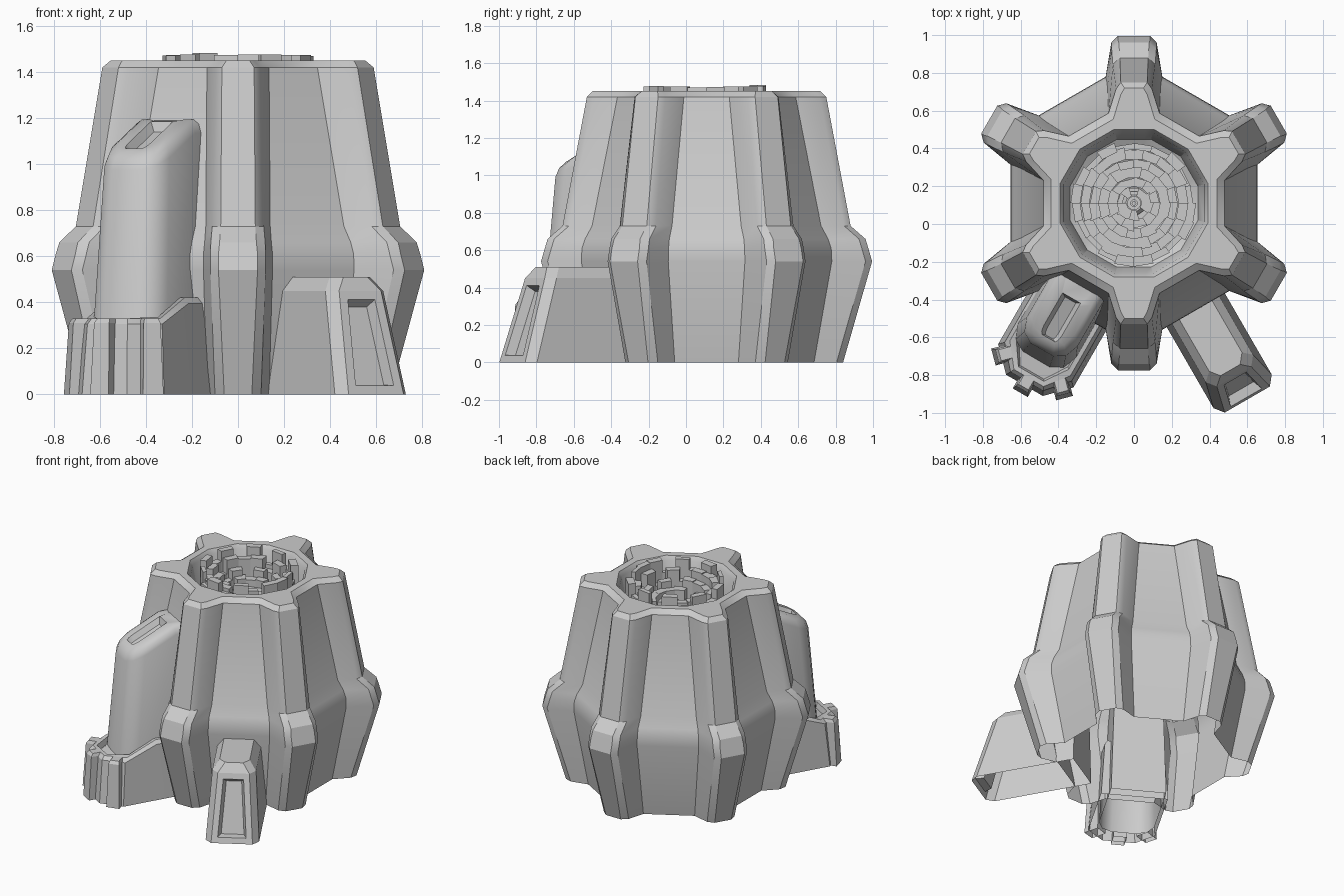
import bpy, bmesh, math, random
from mathutils import Vector

if "Cube" in bpy.data.objects:
    bpy.data.objects.remove(bpy.data.objects["Cube"])
random.seed(4)
CY = 0.11  # tower axis sits slightly behind the origin
RAD = math.radians


def P(ang, r, s, z):
    """Point at distance r along a heading, offset s sideways."""
    a = RAD(ang)
    return Vector((r * math.cos(a) - s * math.sin(a), CY + r * math.sin(a) + s * math.cos(a), z))


def loft(name, rings, cap=True, edit=None):
    """Skin between equal-length rings; base stays open."""
    bm = bmesh.new()
    vs = [[bm.verts.new(p) for p in ring] for ring in rings]
    n = len(rings[0])
    for a, b in zip(vs, vs[1:]):
        for i in range(n):
            j = (i + 1) % n
            bm.faces.new((a[i], a[j], b[j], b[i]))
    if cap:
        bm.faces.new(vs[-1])
    bm.normal_update()
    if edit:
        edit(bm)
    return finish(name, bm)


def finish(name, bm):
    bmesh.ops.recalc_face_normals(bm, faces=bm.faces)
    me = bpy.data.meshes.new(name)
    bm.to_mesh(me)
    bm.free()
    ob = bpy.data.objects.new(name, me)
    bpy.context.collection.objects.link(ob)
    return ob


def sym(ang, half, zf, off=0):
    """Outline mirrored about a heading, from half-points (r, s)."""
    pts = [(r, -s) for r, s in half] + [(r, s) for r, s in reversed(half)]
    return [P(ang, r, s + off, zf(r)) for r, s in pts]


# Hexagonal shell with six corner buttresses: z, buttress reach, wall apothem, root/side/tip half widths
LEVELS = [(0, .73, .565, .135, .10, .06), (.54, .885, .655, .15, .12, .085),
          (.61, .865, .652, .15, .12, .085), (.66, .85, .635, .145, .118, .08),
          (.73, .77, .60, .14, .112, .075), (1.42, .64, .48, .135, .095, .07),
          (1.45, .61, .44, .11, .07, .05)]
rings = []
for z, R, a, w0, w1, w2 in LEVELS:
    root = (a - w0 * .5) / math.cos(RAD(30))
    ring = []
    for k in range(6):
        ring += sym(30 + 60 * k, [(root, w0), (R - .035, w1), (R, w2)], lambda r: z)
    rings.append(ring)
# Rim opening and sloped crater wall down to the floor
for rh, z in [(.405, 1.45), (.385, 1.42), (.35, 1.22), (.03, 1.05)]:
    ring = []
    for k in range(6):
        h = rh * math.cos(RAD(15))
        t = rh * math.sin(RAD(15))
        ring += sym(30 + 60 * k, [(h, t), (h, t * .6), (h, t * .3)], lambda r: z)
    rings.append(ring)
tower = loft("tower_shell", rings)


# Stepped rings of uneven blocks in the crater
def wedge(bm, r0, r1, a0, a1, z0, z1):
    lo = [P(a, r, 0, z0) for a, r in ((a0, r0), (a0, r1), (a1, r1), (a1, r0))]
    hi = [p + Vector((0, 0, z1 - z0)) for p in lo]
    v = [bm.verts.new(p) for p in lo + hi]
    bm.faces.new((v[4], v[5], v[6], v[7]))
    for i in range(4):
        j = (i + 1) % 4
        bm.faces.new((v[i], v[j], v[j + 4], v[i + 4]))


bm = bmesh.new()
for i in range(6):
    r1 = .34 - .049 * i
    n = (20, 18, 16, 14, 12, 10)[i]
    for k in range(n):
        tall = (k + i) % 2 == 0 or random.random() < .15
        top = 1.435 - .055 * i + (random.uniform(.035, .048) if tall else random.uniform(-.07, -.03))
        out = r1 + (random.uniform(-.03, 0) if i == 0 else random.uniform(-.012, .012))
        wedge(bm, r1 - .055, out, 360 / n * k, 360 / n * (k + 1), 1.07, top)
finish("crater_blocks", bm)

# Small nozzle in the crater centre
loft("crater_nozzle", [[P(k * 36, r, 0, z) for k in range(10)] for r, z in
     ((.065, 1.07), (.065, 1.15), (.045, 1.18), (.035, 1.18), (.035, 1.14),
      (.02, 1.14), (.02, 1.19), (.01, 1.19), (.01, 1.15))])

# Tall leaning stack on the front left, with a slot in its sloping top
A = 240
SHIFT = -.035


def slope(r):
    return 1.195 - .48 * max(0, r - .58)


def stack_half(R, w):
    return [(.42, w), (.58, w), (R - .11, w), (R - .035, w * .82), (R, w * .45)]


slot = [(.60, .055), (.62, .055), (.80, .055), (.83, .05), (.845, .04)]
stack = loft("side_stack", [
    sym(A, stack_half(1.0, .19), lambda r: 0, SHIFT),
    sym(A, stack_half(.915, .155), lambda r: slope(r) - .06, SHIFT),
    sym(A, stack_half(.90, .14), lambda r: slope(r) - .02, SHIFT),
    sym(A, stack_half(.87, .11), slope, SHIFT),
    sym(A, slot, slope, SHIFT),
    sym(A, [(r * .92 + .06, s * .6) for r, s in slot], lambda r: slope(r) - .04, SHIFT)])


# Low sleeve wrapped around the stack foot
def sleeve_half(d):
    return [(.5, .205 + d), (.75, .205 + d), (.98 + d, .205 + d), (1.10 + d, .10 + d * .5)]


def sleeve_top(r):
    return .42 - .09 * min(1, max(0, (r - .75) / .2))


SHIFT_S = -.02
sleeve = loft("stack_sleeve", [
    sym(A, sleeve_half(.025), lambda r: 0, SHIFT_S),
    sym(A, sleeve_half(0), lambda r: sleeve_top(r) - .025, SHIFT_S),
    sym(A, sleeve_half(-.02), sleeve_top, SHIFT_S),
    sym(A, sleeve_half(-.045), sleeve_top, SHIFT_S),
    sym(A, sleeve_half(-.055), lambda r: sleeve_top(r) - .04, SHIFT_S)])

# Three fins on the sleeve end
for nm, r, s, turn in (("middle", 1.11, 0, 0), ("left", 1.035, -.175, -45), ("right", 1.035, .175, 45)):
    c, sn = math.cos(RAD(turn)), math.sin(RAD(turn))

    def fin_ring(o, w, z):
        return [P(A, r + u * c - v * sn, s + SHIFT_S + u * sn + v * c, z)
                for u, v in ((-.05, -w), (o, -w), (o, w), (-.05, w))]
    loft("sleeve_fin_" + nm, [fin_ring(.06, .046, 0), fin_ring(.04, .038, .31), fin_ring(.025, .03, .33)])


# Buttress block on the front right with a recessed slot in its end
def cut_slot(bm):
    target = P(300, 1.13, 0, .23)
    f = min(bm.faces, key=lambda q: (q.calc_center_median() - target).length)
    inward = -.05 if f.normal.dot(P(300, 1, 0, 0) - P(300, 0, 0, 0)) > 0 else .05
    for thick, depth in ((.04, 0), (.018, inward)):
        bmesh.ops.inset_region(bm, faces=[f], thickness=thick, depth=depth,
                               use_boundary=True, use_even_offset=True)


def block_ring(R, w, z):
    return sym(300, [(.45, w), (R - .05, w), (R, w - .04)], lambda r: z)


loft("foot_block", [block_ring(1.2, .178, 0), block_ring(1.06, .145, .45), block_ring(1.02, .10, .51)],
     edit=cut_slot)

# Smooth shading on the gently curved parts
for ob, angle in ((tower, 28), (stack, 48), (sleeve, 28)):
    bpy.ops.object.select_all(action='DESELECT')
    ob.select_set(True)
    bpy.context.view_layer.objects.active = ob
    bpy.ops.object.shade_smooth_by_angle(angle=RAD(angle))
